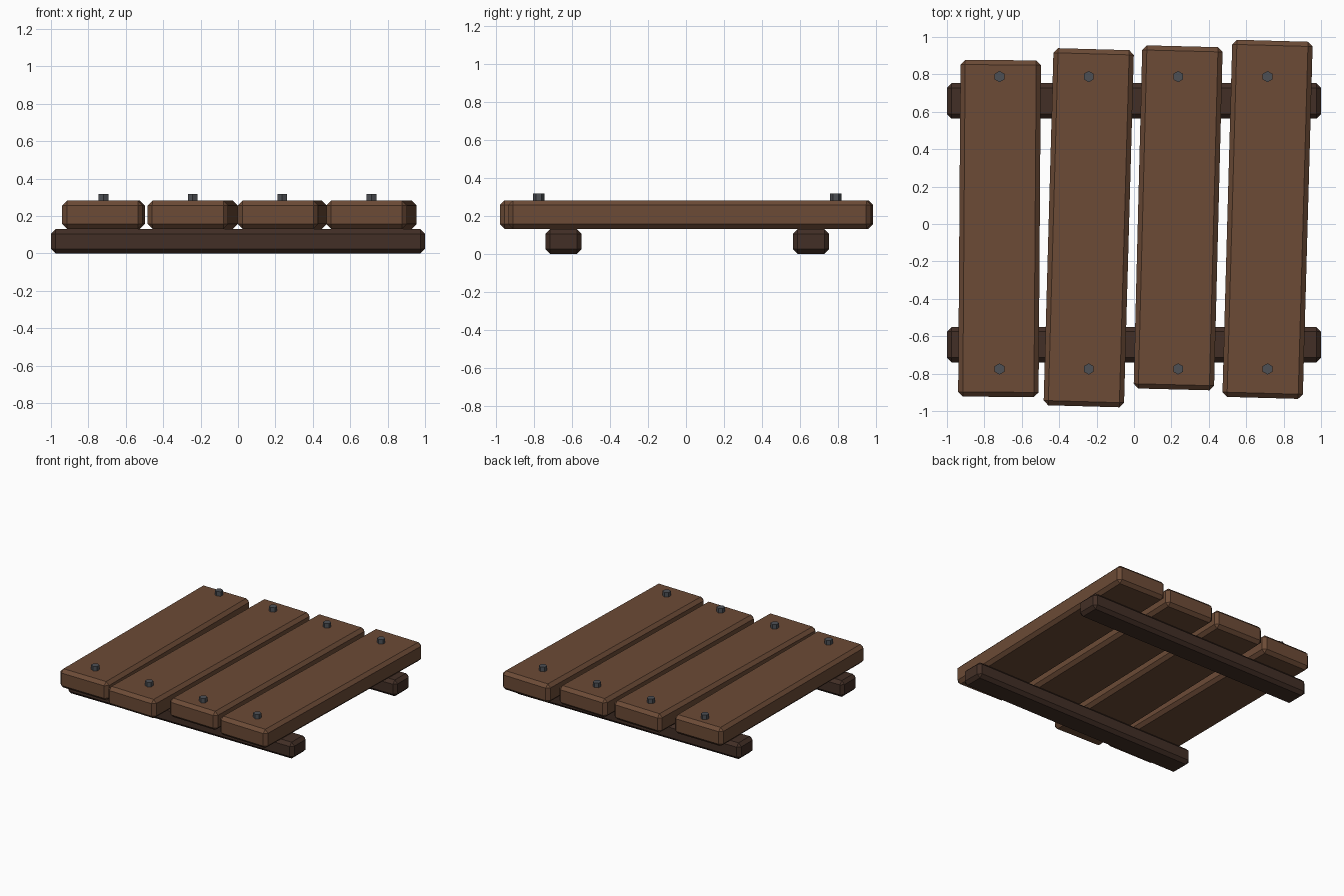
import bpy, bmesh
from math import radians
from mathutils import Matrix

if "Cube" in bpy.data.objects:
    bpy.data.objects.remove(bpy.data.objects["Cube"])


def material(name, rgb):
    m = bpy.data.materials.new(name)
    m.diffuse_color = (*rgb, 1)
    m.use_nodes = True
    m.node_tree.nodes["Principled BSDF"].inputs["Base Color"].default_value = m.diffuse_color
    return m


def add_object(name, bm, mat, loc, angle=0):
    mesh = bpy.data.meshes.new(name)
    bm.to_mesh(mesh)
    bm.free()
    mesh.materials.append(mat)
    ob = bpy.data.objects.new(name, mesh)
    ob.location = loc
    ob.rotation_euler.z = radians(angle)
    bpy.context.collection.objects.link(ob)
    return ob


def board(name, size, loc, mat, angle=0):
    # box with a single flat chamfer on every edge
    bm = bmesh.new()
    bmesh.ops.create_cube(bm, size=1, matrix=Matrix.Diagonal((*size, 1)))
    bmesh.ops.bevel(bm, geom=bm.edges[:], offset=0.025, segments=1,
                    affect='EDGES', clamp_overlap=True)
    return add_object(name, bm, mat, loc, angle)


def bolt(name, loc, mat):
    # six-sided bolt head
    bm = bmesh.new()
    bmesh.ops.create_cone(bm, cap_ends=True, segments=6, radius1=0.03,
                          radius2=0.03, depth=0.06)
    return add_object(name, bm, mat, loc)


wood = material("plank_wood", (0.15, 0.07, 0.037))
dark = material("rail_wood", (0.055, 0.028, 0.019))
iron = material("bolt_iron", (0.075, 0.08, 0.09))

# Two cross rails underneath
for side, y in (("front", -0.645), ("back", 0.658)):
    board(f"{side}_rail", (2.0, 0.19, 0.13), (0, y, 0.065), dark)

# Four uneven planks: centre x, centre y, length, twist; each with two bolts
planks = [(-0.719, -0.024, 1.80, -0.4),
          (-0.242, -0.020, 1.91, -1.6),
          (0.236, 0.033, 1.835, -1.45),
          (0.714, 0.025, 1.91, -1.6)]
for i, (x, y, length, twist) in enumerate(planks, 1):
    board(f"plank_{i}", (0.43, length, 0.15), (x, y, 0.207), wood, twist)
    for side, by in (("front", -0.775), ("back", 0.788)):
        bolt(f"{side}_bolt_{i}", (x, by, 0.288), iron)
